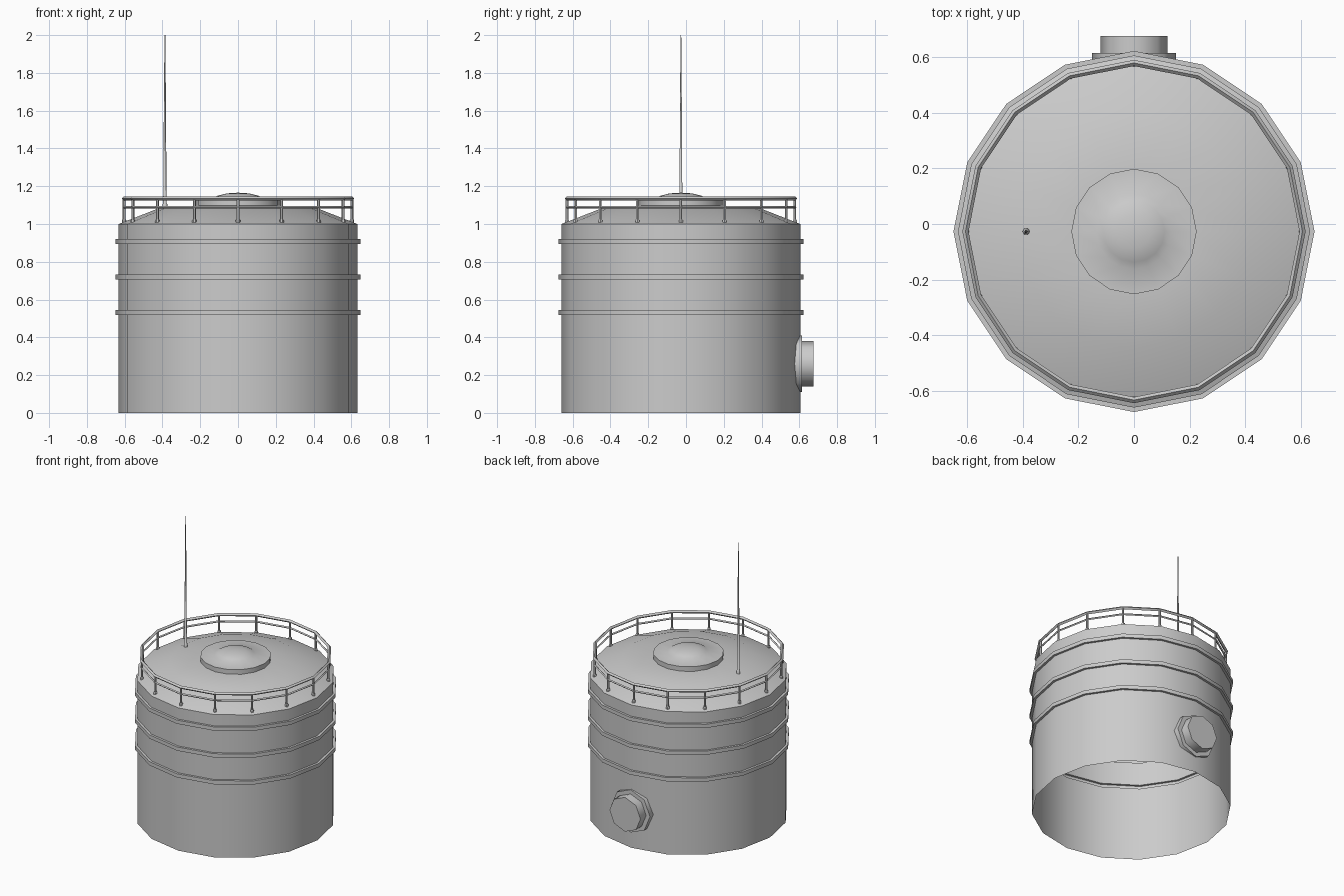
import bpy, bmesh, math
from mathutils import Matrix, Vector

if "Cube" in bpy.data.objects:
    bpy.data.objects.remove(bpy.data.objects["Cube"])

CY = -0.027      # tank axis in y
SIDES = 16


def finish(bm, name, angle=30):
    bmesh.ops.remove_doubles(bm, verts=bm.verts, dist=1e-5)
    bmesh.ops.recalc_face_normals(bm, faces=bm.faces)
    mesh = bpy.data.meshes.new(name)
    bm.to_mesh(mesh)
    bm.free()
    obj = bpy.data.objects.new(name, mesh)
    bpy.context.collection.objects.link(obj)
    bpy.ops.object.select_all(action='DESELECT')
    obj.select_set(True)
    bpy.context.view_layer.objects.active = obj
    bpy.ops.object.shade_smooth_by_angle(angle=math.radians(angle))
    return obj


def lathe(bm, profile, sides, matrix=Matrix(), closed=False):
    """Revolve (radius, height) points around local z."""
    rings = []
    for r, z in profile:
        if r == 0:
            rings.append([bm.verts.new(matrix @ Vector((0, 0, z)))] * sides)
        else:
            rings.append([bm.verts.new(matrix @ Vector((
                r * math.cos(2 * math.pi * i / sides),
                r * math.sin(2 * math.pi * i / sides), z))) for i in range(sides)])
    pairs = list(zip(rings, rings[1:]))
    if closed:
        pairs.append((rings[-1], rings[0]))
    for a, b in pairs:
        for i in range(sides):
            j = (i + 1) % sides
            face = list(dict.fromkeys((a[i], a[j], b[j], b[i])))
            bm.faces.new(face)


def lathed(name, profile, sides, matrix, angle=30, closed=False):
    bm = bmesh.new()
    lathe(bm, profile, sides, matrix, closed)
    return finish(bm, name, angle)


axis = Matrix.Translation((0, CY, 0))

# tank shell with three hoops and a shallow domed roof, open below
R, HOOP = 0.632, 0.648
shell = [(R, 0)]
for z in (0.532, 0.72, 0.908):
    shell += [(R, z - 0.013), (HOOP, z - 0.013), (HOOP, z + 0.013), (R, z + 0.013)]
shell += [(R, 1.0), (0.42, 1.083), (0.22, 1.098), (0, 1.1)]
lathed("tank_shell", shell, SIDES, axis)

# roof hatch with domed cap
lathed("roof_hatch", [(0.225, 1.09), (0.225, 1.13), (0.135, 1.134), (0.11, 1.149),
                      (0.06, 1.162), (0, 1.166)], SIDES, axis, 35)

# guard rails
for name, z, t in (("top_rail", 1.135, 0.011), ("middle_rail", 1.088, 0.007)):
    section = [(0.605 + t, z), (0.605, z + t), (0.605 - t, z), (0.605, z - t)]
    lathed(name, section, SIDES, axis, closed=True)

# rail posts with small feet
bm = bmesh.new()
for i in range(SIDES):
    a = 2 * math.pi * i / SIDES
    place = axis @ Matrix.Translation((0.603 * math.cos(a), 0.603 * math.sin(a), 0))
    lathe(bm, [(0, 1.0), (0.012, 1.0), (0.012, 1.02), (0.008, 1.025), (0.008, 1.135), (0, 1.135)], 6, place)
finish(bm, "rail_posts")

# antenna mast
lathed("antenna", [(0, 1.075), (0.013, 1.075), (0.013, 1.105), (0.009, 1.11),
                   (0.005, 1.7), (0.002, 2.0), (0, 2.0)], 6,
       Matrix.Translation((-0.387, CY, 0)), 65)

# outlet port on the back, local z pointing to +y
back = Matrix.Translation((0, 0, 0.26)) @ Matrix.Rotation(-math.pi / 2, 4, 'X')
lathed("port_flange", [(0, 0.55), (0.15, 0.55), (0.15, 0.613), (0, 0.613)], 8, back, 50)
lathed("port_pipe", [(0.12, 0.6), (0.12, 0.675), (0, 0.675)], 8, back, 50)
